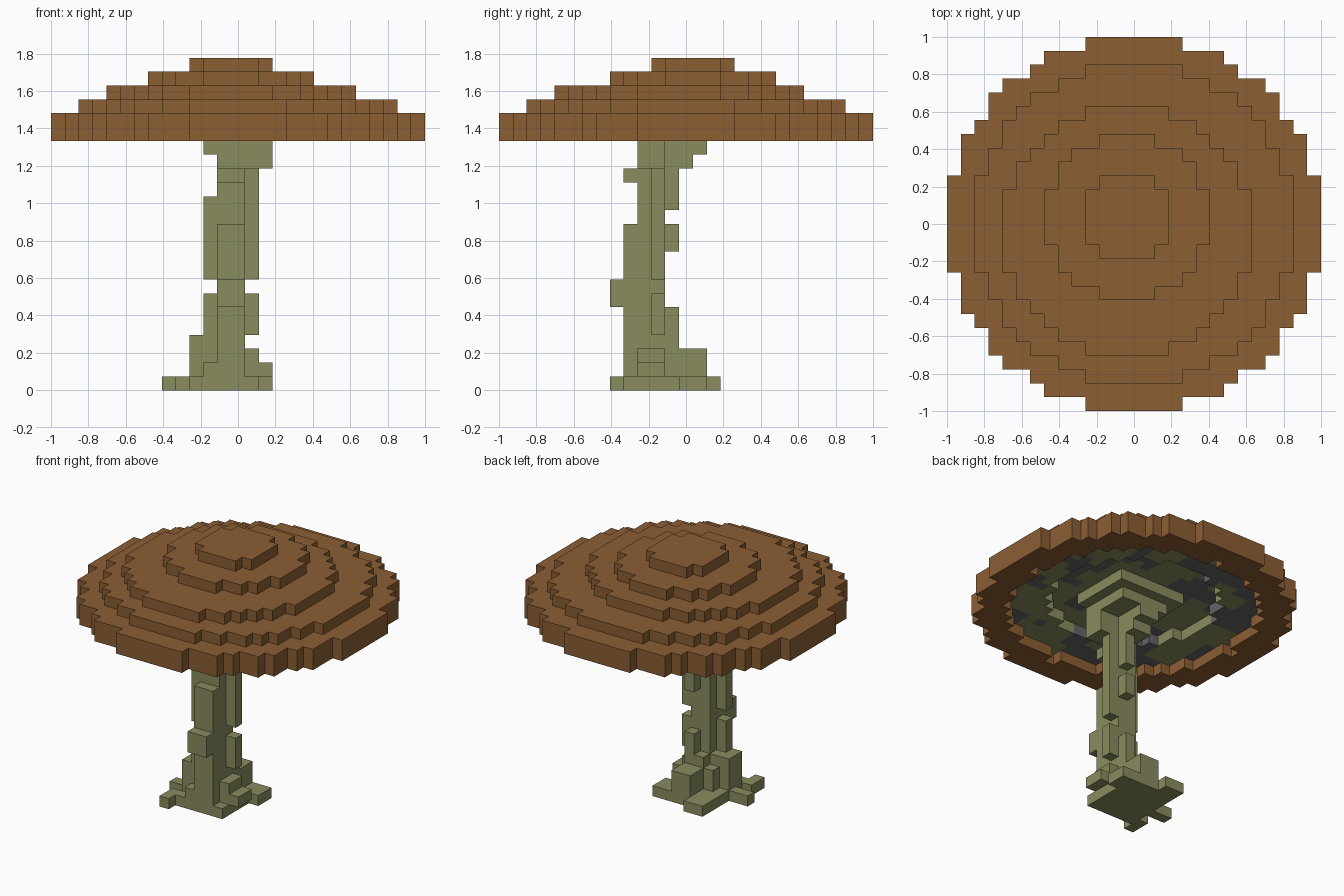
import bpy, bmesh
from mathutils import Vector, noise

cube = bpy.data.objects.get("Cube")
if cube:
    bpy.data.objects.remove(cube, do_unlink=True)

V = 2 / 27  # edge of one block


def material(name, rgb):
    m = bpy.data.materials.new(name)
    m.use_nodes = True
    m.diffuse_color = (*rgb, 1)
    bsdf = m.node_tree.nodes["Principled BSDF"]
    bsdf.inputs["Base Color"].default_value = (*rgb, 1)
    bsdf.inputs["Roughness"].default_value = 0.9
    return m


BROWN = material("cap brown", (0.258, 0.112, 0.034))
OLIVE = material("stem olive", (0.254, 0.258, 0.112))
GREY = material("gill grey", (0.130, 0.130, 0.138))


def disc(r, z, cx=0.0, cy=0.0):
    """Blocks of one layer whose centres lie within a circle."""
    return {(x, y, z) for x in range(-14, 15) for y in range(-14, 15)
            if (x - cx) ** 2 + (y - cy) ** 2 <= r * r}


def box(x0, x1, y0, y1, z):
    """Blocks of one layer within an inclusive rectangle."""
    return {(x, y, z) for x in range(x0, x1 + 1) for y in range(y0, y1 + 1)}


def knobbly_layer(z, left, right, front, back):
    """A 2 x 2 core with an arm on each side; arms are slim mid-stem."""
    slim = 3 < z < 16
    return (box(-1, 0, -3, -2, z)
            | box(-left - 1, -1, -3, -3 if slim else -2, z)
            | box(0, right, -2 if slim else -3, -2, z)
            | box(-1, 0, -3 - front, -3, z)
            | box(0 if slim else -1, 0, -2, back - 2, z))


def build(name, cells, solid, mats, pick=lambda c: 0):
    """Mesh of the block faces that do not touch another block."""
    bm = bmesh.new()
    for c in sorted(cells):
        for axis in range(3):
            for s in (-1, 1):
                n = list(c)
                n[axis] += s
                if tuple(n) in solid:
                    continue
                u, w = (axis + 1) % 3, (axis + 2) % 3
                ring = [(-1, -1), (1, -1), (1, 1), (-1, 1)][::s]
                verts = []
                for a, b in ring:
                    p = [c[0], c[1], c[2] + 0.5]
                    p[axis] += s * 0.5
                    p[u] += a * 0.5
                    p[w] += b * 0.5
                    verts.append(bm.verts.new(Vector(p) * V))
                bm.faces.new(verts).material_index = pick(c)
    bmesh.ops.remove_doubles(bm, verts=bm.verts, dist=0.001)
    bmesh.ops.dissolve_limit(bm, angle_limit=0.01, verts=bm.verts,
                             edges=bm.edges, delimit={'MATERIAL'})
    me = bpy.data.meshes.new(name)
    bm.to_mesh(me)
    bm.free()
    for m in mats:
        me.materials.append(m)
    ob = bpy.data.objects.new(name, me)
    bpy.context.collection.objects.link(ob)


# Stem: arm lengths (left, right, front, back) for runs of layers
stem = set()
z = 0
for layers, *arms in [
    (1, 2, 1, 1, 3), (1, 2, 2, 1, 3), (1, 2, 1, 1, 3), (1, 2, 0, 1, 1),
    (2, 1, 1, 1, 1), (1, 1, 1, 2, 0), (1, 0, 0, 2, 0), (2, 1, 1, 1, 0),
    (2, 1, 1, 1, 1), (1, 1, 1, 0, 0), (1, 1, 1, 0, 1), (1, 0, 1, 0, 1),
    (1, 0, 1, 1, 1), (1, 0, 2, 0, 2), (1, 1, 2, 0, 3),
]:
    for z in range(z, z + layers):
        stem |= knobbly_layer(z, *arms)
    z += 1

# Spreading foot with four roots, and the flared top inside the cap
stem |= box(-3, 1, -4, 0, 0) | box(-2, 0, -4, -1, 1) | box(-2, 0, -3, -1, 2)
stem |= box(-5, -4, -2, -2, 0) | box(-4, -4, -5, -4, 0)
stem |= box(-3, -2, 1, 2, 0) | box(1, 2, 0, 1, 0)
stem |= box(-2, 2, -3, 1, 18) | box(-3, 3, -3, 2, 19)

# Gills: a ring one block up inside the rim, stepped up again in the middle
gills = (disc(11, 19) - disc(7.5, 19)) | disc(7.5, 20)

# Cap: thick rim with stepped discs above
cap = disc(13.5, 18) - disc(11, 18)
cap |= disc(13.5, 19) - disc(11, 19)
cap |= disc(11.5, 20) | disc(9, 21, -0.5, -0.5)
cap |= disc(6, 22, -0.5, 0.5) | disc(3, 23, -0.5, 0.5)
cap -= gills

solid = stem | gills | cap


def gill_colour(c):
    return int(noise.noise(Vector((c[0] * 0.37 + 3.1, c[1] * 0.37, 0.5))) > 0.1)


build("stem", stem, solid, [OLIVE])
build("gills", gills, solid, [OLIVE, GREY], gill_colour)
build("cap", cap, solid, [BROWN])
